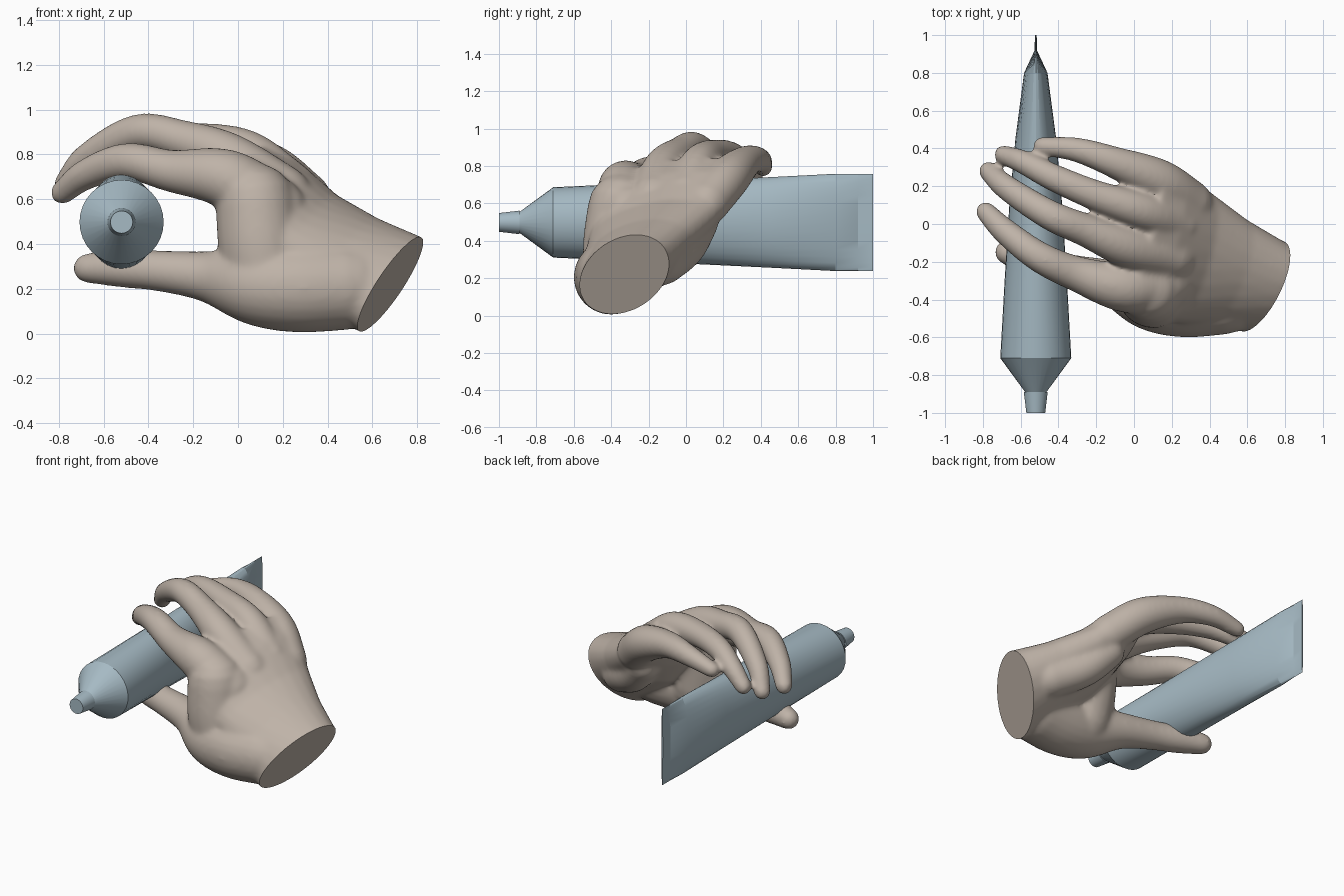
import bpy, bmesh, math
from mathutils import Vector as V

if "Cube" in bpy.data.objects:
    bpy.data.objects.remove(bpy.data.objects["Cube"])


def loft(bm, rings, n=24):
    """Skin elliptical rings given as (centre, half axis, half axis), capped at both ends."""
    rows = []
    for c, w, t in rings:
        rows.append([bm.verts.new(V(c) + V(w) * math.cos(a) + V(t) * math.sin(a))
                     for a in (2 * math.pi * i / n for i in range(n))])
    for a, b in zip(rows, rows[1:]):
        for i in range(n):
            bm.faces.new((a[i], a[(i + 1) % n], b[(i + 1) % n], b[i]))
    bm.faces.new(rows[0][::-1])
    bm.faces.new(rows[-1])


def spline(p, steps=6):
    """Catmull-Rom through 4D points (x, y, z, radius)."""
    p = [V(q) for q in p]
    p = [2 * p[0] - p[1]] + p + [2 * p[-1] - p[-2]]
    out = []
    for i in range(1, len(p) - 2):
        a, b, c, d = p[i - 1:i + 3]
        for s in range(steps):
            u = s / steps
            out.append(0.5 * (2 * b + (c - a) * u + (2 * a - 5 * b + 4 * c - d) * u * u
                              + (3 * b - a - 3 * c + d) * u ** 3))
    return out + [p[-2]]


def digit(bm, pts):
    """Round tapered limb with domed ends."""
    path = spline(pts)
    pos = [q.to_3d() for q in path]
    rings = []
    last = len(path) - 1

    def ring(c, d, r):
        side = V((0, 1, 0)) if abs(d.z) > 0.9 else V((0, 0, 1))
        w = d.cross(side).normalized()
        return (c, w * r, w.cross(d).normalized() * r)
    for i, q in enumerate(path):
        d = (pos[min(i + 1, last)] - pos[max(i - 1, 0)]).normalized()
        r = q[3]
        dome = [(math.sin(a) * r, math.cos(a) * r) for a in (0.4, 0.8, 1.15, 1.45)]
        if i == 0:
            rings += [ring(pos[i] - d * h, d, k) for h, k in reversed(dome)]
        rings.append(ring(pos[i], d, r))
        if i == last:
            rings += [ring(pos[i] + d * h, d, k) for h, k in dome]
    loft(bm, rings)


def finish(bm, name, color, angle=35):
    bmesh.ops.recalc_face_normals(bm, faces=bm.faces[:])
    me = bpy.data.meshes.new(name)
    bm.to_mesh(me)
    bm.free()
    ob = bpy.data.objects.new(name, me)
    bpy.context.collection.objects.link(ob)
    mat = bpy.data.materials.new(name + "_material")
    mat.diffuse_color = color
    mat.use_nodes = True
    mat.node_tree.nodes["Principled BSDF"].inputs["Base Color"].default_value = mat.diffuse_color
    me.materials.append(mat)
    bpy.ops.object.select_all(action='DESELECT')
    ob.select_set(True)
    bpy.context.view_layer.objects.active = ob
    bpy.ops.object.shade_smooth_by_angle(angle=math.radians(angle))
    return ob


SKIN = (0.52, 0.45, 0.39, 1)
BLUE = (0.38, 0.49, 0.55, 1)


def tube_part(name, profile):
    bm = bmesh.new()
    loft(bm, [((-0.52, y, 0.498), (rx, 0, 0), (0, 0, rz)) for y, rx, rz in profile], 32)
    return finish(bm, name, BLUE, 20)


# squeezable tube: round shoulder flattening to a crimped end
tube_part("tube_body", [(-0.90, .05, .05), (-0.885, .06, .06), (-0.71, .188, .188),
                        (-0.3, .165, .207), (0.1, .14, .225), (0.45, .108, .242),
                        (0.8, .062, .26), (0.92, .006, .26), (1.0, .005, .26)])
# screw cap
tube_part("tube_cap", [(-1.0, .05, .05), (-0.89, .063, .063)])

# hand: overlapping limbs and palm, fused by a voxel remesh
bm = bmesh.new()
cut_n = V((0.85, -0.25, -0.45)).normalized()
wrist = V((0.68, -0.33, 0.22))
ww, wt = (.12, .235, .1), (.085, -.05, .19)
loft(bm, [(wrist + cut_n * .12, ww, wt),
          (wrist, ww, wt),
          ((.49, -.26, .33), (.115, .28, .095), (.085, -.055, .16)),
          ((.31, -.18, .455), (.11, .34, .09), (.08, -.06, .14)),
          ((.16, -.10, .625), (.105, .37, .07), (.06, -.05, .13)),
          ((.05, -.05, .735), (.1, .35, .055), (.04, -.03, .1))])
# heel of the palm on the little-finger side
digit(bm, [(.57, -.13, .29, .13), (.4, -.01, .37, .115), (.27, .07, .5, .105)])
# index, middle, ring and little fingers
digit(bm, [(.16, -.31, .55, .15), (-.05, -.335, .69, .134), (-.3, -.265, .727, .095),
           (-.5, -.175, .77, .082), (-.68, -.04, .71, .069), (-.785, .065, .63, .054)])
digit(bm, [(.2, -.17, .62, .13), (-.04, -.12, .785, .112), (-.25, -.035, .865, .089),
           (-.45, .05, .9, .08), (-.67, .19, .785, .067), (-.77, .28, .67, .053)])
digit(bm, [(.24, 0, .64, .12), (.04, .07, .81, .1), (-.2, .15, .86, .082),
           (-.42, .243, .855, .073), (-.58, .325, .795, .064), (-.69, .367, .715, .052)])
digit(bm, [(.3, .11, .6, .12), (.13, .23, .74, .115), (-.1, .325, .825, .085),
           (-.3, .392, .83, .066), (-.485, .413, .792, .05)])
# thumb with its fleshy base
digit(bm, [(.48, -.39, .21, .195), (.26, -.4, .205, .2), (.07, -.38, .215, .177),
           (-.14, -.3, .255, .115), (-.35, -.25, .28, .092), (-.53, -.2, .292, .085),
           (-.67, -.15, .292, .067)])
# web between thumb and index finger
digit(bm, [(.13, -.36, .25, .19), (.1, -.36, .4, .19), (.08, -.345, .58, .18)])
raw = finish(bm, "hand_blockout", SKIN)
rm = raw.modifiers.new("fuse", 'REMESH')
rm.mode = 'VOXEL'
rm.voxel_size = 0.012
sm = raw.modifiers.new("soften", 'SMOOTH')
sm.factor = 0.5
sm.iterations = 20

# flat cut at the wrist
bm = bmesh.new()
bm.from_object(raw, bpy.context.evaluated_depsgraph_get())
bpy.data.objects.remove(raw, do_unlink=True)
bmesh.ops.bisect_plane(bm, geom=bm.verts[:] + bm.edges[:] + bm.faces[:],
                       plane_co=wrist, plane_no=cut_n, clear_outer=True)
rim = [e for e in bm.edges if e.is_boundary]
bmesh.ops.holes_fill(bm, edges=rim, sides=0)
finish(bm, "hand", SKIN, 50)
